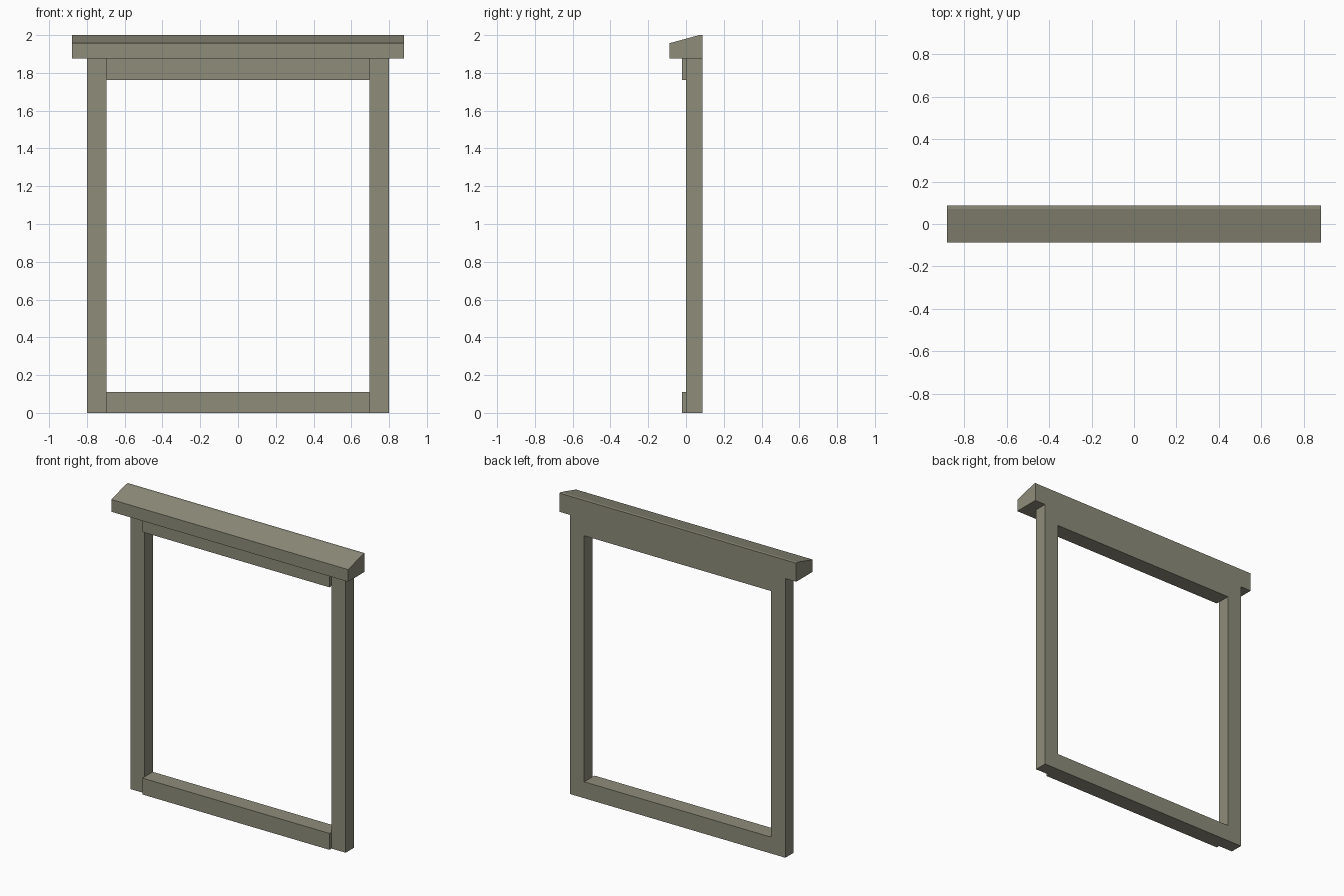
import bpy

if "Cube" in bpy.data.objects:
    bpy.data.objects.remove(bpy.data.objects["Cube"])

mat = bpy.data.materials.new("grey_olive_paint")
mat.diffuse_color = (0.27, 0.262, 0.195, 1)
mat.use_nodes = True
mat.node_tree.nodes["Principled BSDF"].inputs["Base Color"].default_value = mat.diffuse_color

BACK = 0.088       # common flush back plane


def prism(name, profile, x0, x1):
    """Extrude a (y, z) profile along x."""
    n = len(profile)
    verts = [(x, y, z) for x in (x0, x1) for y, z in profile]
    faces = [tuple(reversed(range(n))), tuple(range(n, 2 * n))]
    faces += [(i, (i + 1) % n, n + (i + 1) % n, n + i) for i in range(n)]
    me = bpy.data.meshes.new(name)
    me.from_pydata(verts, [], faces)
    me.materials.append(mat)
    ob = bpy.data.objects.new(name, me)
    bpy.context.collection.objects.link(ob)


def board(name, x0, x1, y0, z0, z1):
    prism(name, [(y0, z0), (BACK, z0), (BACK, z1), (y0, z1)], x0, x1)


# side posts
board("left_post", -0.80, -0.695, 0.0, 0.0, 1.875)
board("right_post", 0.695, 0.80, 0.0, 0.0, 1.875)

# rails standing slightly proud of the posts
board("bottom_rail", -0.695, 0.695, -0.022, 0.0, 0.11)
board("top_rail", -0.695, 0.695, -0.022, 1.763, 1.875)

# overhanging cap with sloped top
prism("sloped_cap", [(-BACK, 1.875), (BACK, 1.875), (BACK, 2.0),
                     (0.07, 2.0), (-BACK, 1.957)], -0.88, 0.88)
